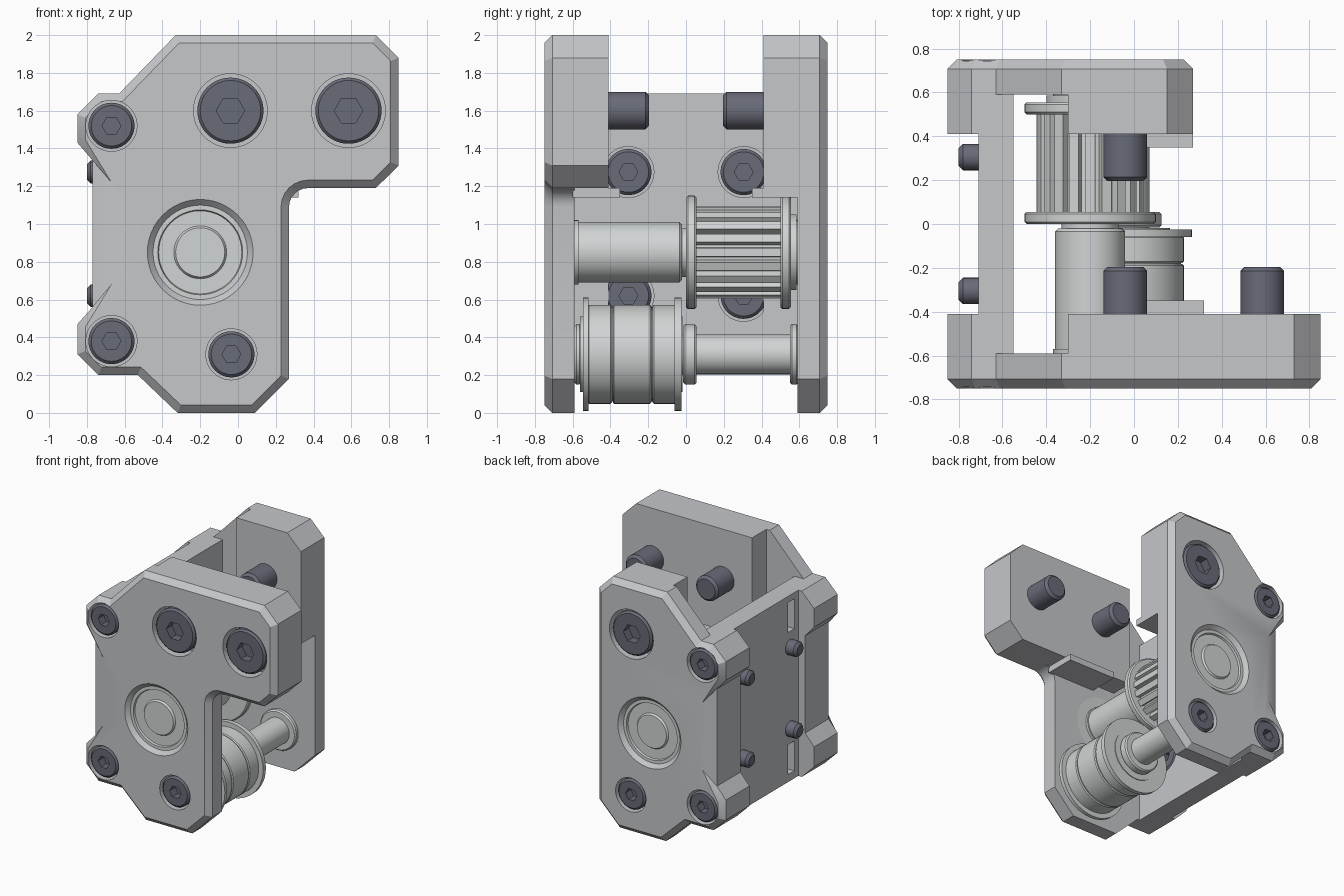
import bpy, bmesh
from math import pi, cos, sin

if "Cube" in bpy.data.objects:
    bpy.data.objects.remove(bpy.data.objects["Cube"], do_unlink=True)


def material(name, rgb):
    m = bpy.data.materials.new(name)
    m.use_nodes = True
    col = (*rgb, 1)
    m.diffuse_color = col
    m.node_tree.nodes["Principled BSDF"].inputs["Base Color"].default_value = col
    return m


PLATE = material("plate grey", (0.56, 0.57, 0.59))
STEEL = material("polished steel", (0.64, 0.66, 0.66))
DARK = material("dark screw steel", (0.14, 0.145, 0.185))
parts = []


def finish(name, bm, mat):
    bmesh.ops.recalc_face_normals(bm, faces=bm.faces)
    me = bpy.data.meshes.new(name)
    bm.to_mesh(me)
    bm.free()
    me.materials.append(mat)
    ob = bpy.data.objects.new(name, me)
    bpy.context.collection.objects.link(ob)
    parts.append(ob)
    return ob


def prism(bm, outline, y0, y1):
    """Extrude an x,z outline from y0 to y1."""
    base = bm.faces.new([bm.verts.new((x, y0, z)) for x, z in outline])
    top = bmesh.ops.extrude_face_region(bm, geom=[base])
    for v in top["geom"]:
        if isinstance(v, bmesh.types.BMVert):
            v.co.y = y1


def lathe(bm, profile, u, v, axis="Y", seg=48):
    """Revolve (radius, height) points; a negative radius makes a hexagon ring."""
    rings = []
    for r, h in profile:
        ring = []
        for i in range(seg):
            a = 2 * pi * i / seg
            q = r if r > 0 else -r * cos(pi / 6) / cos(a % (pi / 3) - pi / 6)
            c, s = q * cos(a), q * sin(a)
            ring.append(bm.verts.new((u + c, h, v + s) if axis == "Y" else (h, u + c, v + s)))
        rings.append(ring)
    for a, b in zip(rings, rings[1:]):
        for i in range(seg):
            j = (i + 1) % seg
            bm.faces.new((a[i], a[j], b[j], b[i]))
    bm.faces.new(rings[0])
    bm.faces.new(rings[-1])


def turned(name, profile, u, v, mat, axis="Y"):
    bm = bmesh.new()
    lathe(bm, profile, u, v, axis)
    return finish(name, bm, mat)


def cut(ob, bm):
    cutter = finish("cutter", bm, PLATE)
    cutter.hide_render = True
    mod = ob.modifiers.new("cut", "BOOLEAN")
    mod.operation, mod.object, mod.solver = "DIFFERENCE", cutter, "EXACT"
    bpy.context.view_layer.objects.active = ob
    bpy.ops.object.modifier_apply(modifier=mod.name)
    parts.remove(cutter)
    bpy.data.objects.remove(cutter, do_unlink=True)


def screw(name, u, v, r, hexr, start, step, shank, length, axis="Y"):
    """Socket head screw: head top at start, running along step."""
    at = lambda d: start + step * d
    head = 0.12
    turned(name, [(-hexr, at(0.07)), (-hexr, at(0)), (r - 0.015, at(0)), (r, at(0.015)),
                  (r, at(head)), (shank, at(head)), (shank, at(length - 0.02)),
                  (shank - 0.02, at(length))], u, v, DARK, axis)


# Outline shared by both plates and the flanges of the side plate
boss_side = [(-0.74, 1.69), (-0.85, 1.58), (-0.85, 1.43), (-0.77, 1.34),
             (-0.77, 0.56), (-0.85, 0.47), (-0.85, 0.31), (-0.74, 0.20)]
left_edge = [(-0.33, 2.0), (-0.63, 1.69)] + boss_side + [(-0.53, 0.20), (-0.32, 0.0)]
foot = [(0.09, 0.0), (0.27, 0.18)]
fillet = [(0.37 - 0.1 * cos(t * pi / 12), 1.09 + 0.1 * sin(t * pi / 12)) for t in range(7)]
arm = [(0.73, 1.19), (0.85, 1.31), (0.85, 1.88), (0.73, 2.0)]
short_end = [(0.27, 1.88), (0.15, 2.0)]

BEARING = (-0.2, 0.85)
IDLER = (-0.035, 0.31)
SMALL = [(-0.67, 1.52), (-0.67, 0.38), IDLER]


def end_plate(name, side, right_edge, pad, big, shelf_x):
    """Bevelled plate with thick pad, counterbores, bearing and screws."""
    out = side * 0.75
    bm = bmesh.new()
    prism(bm, left_edge + foot + right_edge, side * 0.59, out)
    rim = [e for e in bm.edges if all(abs(v.co.y - out) < 1e-4 for v in e.verts)]
    bmesh.ops.bevel(bm, geom=rim, offset=0.042, segments=1, affect="EDGES")
    # Wider chamfer between the two bosses
    for v in bm.verts:
        if abs(v.co.y - out) < 1e-3 and v.co.x < -0.7 and 0.5 < v.co.z < 1.4:
            v.co.x = -0.67
            v.co.z = 1.22 if v.co.z > 1 else 0.68
    plate = finish(name + "_plate", bm, PLATE)

    bm = bmesh.new()
    for x, z in SMALL:
        lathe(bm, [(0.135, out - side * 0.12), (0.135, out + side * 0.1)], x, z)
    for x, z in big:
        lathe(bm, [(0.195, out - side * 0.13), (0.195, out + side * 0.1)], x, z)
    lathe(bm, [(0.25, side * 0.55), (0.25, out - side * 0.03),
               (0.285, out + side * 0.005), (0.285, out + side * 0.1)], *BEARING)
    cut(plate, bm)

    bm = bmesh.new()
    prism(bm, pad, side * 0.41, side * 0.592)
    finish(name + "_pad", bm, PLATE)
    bm = bmesh.new()
    x0, x1 = shelf_x
    prism(bm, [(x0, 1.14), (x1, 1.14), (x1, 1.19), (x0, 1.19)], side * 0.35, side * 0.6)
    finish(name + "_shelf", bm, PLATE)

    for x, z in SMALL:
        screw(name + "_small_screw", x, z, 0.122, 0.05, out - side * 0.005, -side, 0.06, 0.3)
    for x, z in big:
        screw(name + "_large_screw", x, z, 0.175, 0.075, out - side * 0.005, -side, 0.1, 0.55)

    # Bearing: outer race, recessed shield and raised inner race
    y = lambda d: side * (0.75 - d)
    turned(name + "_bearing", [(0.09, y(0.07)), (0.1, y(0.03)), (0.13, y(0.03)), (0.14, y(0.045)),
                               (0.22, y(0.045)), (0.225, y(0.03)), (0.25, y(0.03)),
                               (0.25, y(0.16)), (0.17, y(0.16)), (0.17, y(0.18))], *BEARING, STEEL)


end_plate("front", -1, fillet + arm, [(-0.3, 2.0), (-0.3, 1.19)] + arm,
          [(-0.04, 1.6), (0.585, 1.6)], (-0.1, 0.32))
end_plate("back", 1, short_end, [(-0.3, 2.0), (-0.3, 1.19), (0.27, 1.19)] + short_end,
          [(-0.04, 1.6)], (0.05, 0.27))

# Side plate with nut slots, joined to the end plates by two flanges
bm = bmesh.new()
prism(bm, [(-0.71, 0.2), (-0.55, 0.2), (-0.55, 1.69), (-0.71, 1.69)], -0.59, 0.59)
side_plate = finish("side_plate", bm, PLATE)
bm = bmesh.new()
for z in (0.38, 1.52):
    prism(bm, [(-0.8, z - 0.12), (-0.63, z - 0.12), (-0.63, z + 0.12), (-0.8, z + 0.12)], -0.36, -0.28)
for y in (-0.305, 0.305):
    for z in (0.62, 1.275):
        lathe(bm, [(0.135, -0.63), (0.135, -0.4)], y, z, "X")
cut(side_plate, bm)
for name, y in (("front_flange", -0.5), ("back_flange", 0.5)):
    bm = bmesh.new()
    prism(bm, [(-0.55, 1.69)] + boss_side + [(-0.55, 0.2)], y - 0.09, y + 0.09)
    finish(name, bm, PLATE)
for y in (-0.305, 0.305):
    for z in (0.62, 1.275):
        screw("side_screw", y, z, 0.122, 0.05, -0.555, -1, 0.06, 0.245, "X")

# Drive shaft with sleeve and toothed pulley
turned("drive_shaft", [(0.1, -0.72), (0.1, 0.72)], *BEARING, STEEL)
turned("drive_sleeve", [(0.145, -0.59), (0.16, -0.575), (0.16, -0.035), (0.145, -0.02)], *BEARING, STEEL)
turned("sleeve_collar", [(0.13, -0.03), (0.13, 0.02)], *BEARING, STEEL)
for y in (0.0, 0.5):
    turned("pulley_rim", [(0.29, y), (0.3, y + 0.01), (0.3, y + 0.045), (0.29, y + 0.055)], *BEARING, STEEL)
turned("pulley_hub", [(0.2, 0.54), (0.2, 0.585)], *BEARING, STEEL)
TEETH = 20
bm = bmesh.new()
tooth_ring = []
for i in range(TEETH):
    for off, r in ((-0.3, 0.245), (0.3, 0.245), (0.38, 0.205), (0.62, 0.205)):
        a = 2 * pi * (i + off) / TEETH
        tooth_ring.append((BEARING[0] + r * cos(a), BEARING[1] + r * sin(a)))
prism(bm, tooth_ring, 0.05, 0.505)
finish("pulley_teeth", bm, STEEL)

# Idler shaft with washers and a flanged, grooved roller
turned("idler_shaft", [(0.105, -0.6), (0.105, 0.6)], *IDLER, STEEL)
for y0, y1 in ((-0.59, -0.555), (-0.015, 0.055), (0.55, 0.595)):
    turned("idler_washer", [(0.15, y0), (0.16, y0 + 0.01), (0.16, y1 - 0.01), (0.15, y1)], *IDLER, STEEL)
for y0, y1 in ((-0.545, -0.515), (-0.06, -0.025)):
    turned("roller_rim", [(0.3, y0), (0.3, y1)], *IDLER, STEEL)
for y0, y1 in ((-0.52, -0.393), (-0.387, -0.183), (-0.177, -0.055)):
    turned("roller", [(0.255, y0), (0.262, y0 + 0.007), (0.262, y1 - 0.007), (0.255, y1)], *IDLER, STEEL)
turned("roller_core", [(0.25, -0.5), (0.25, -0.07)], *IDLER, STEEL)
turned("roller_bearing", [(0.2, -0.56), (0.2, -0.018)], *IDLER, STEEL)

# Smooth round surfaces, keep hard edges
bpy.ops.object.select_all(action="DESELECT")
for ob in parts:
    ob.select_set(True)
bpy.context.view_layer.objects.active = parts[0]
bpy.ops.object.shade_smooth_by_angle(angle=pi / 6)
